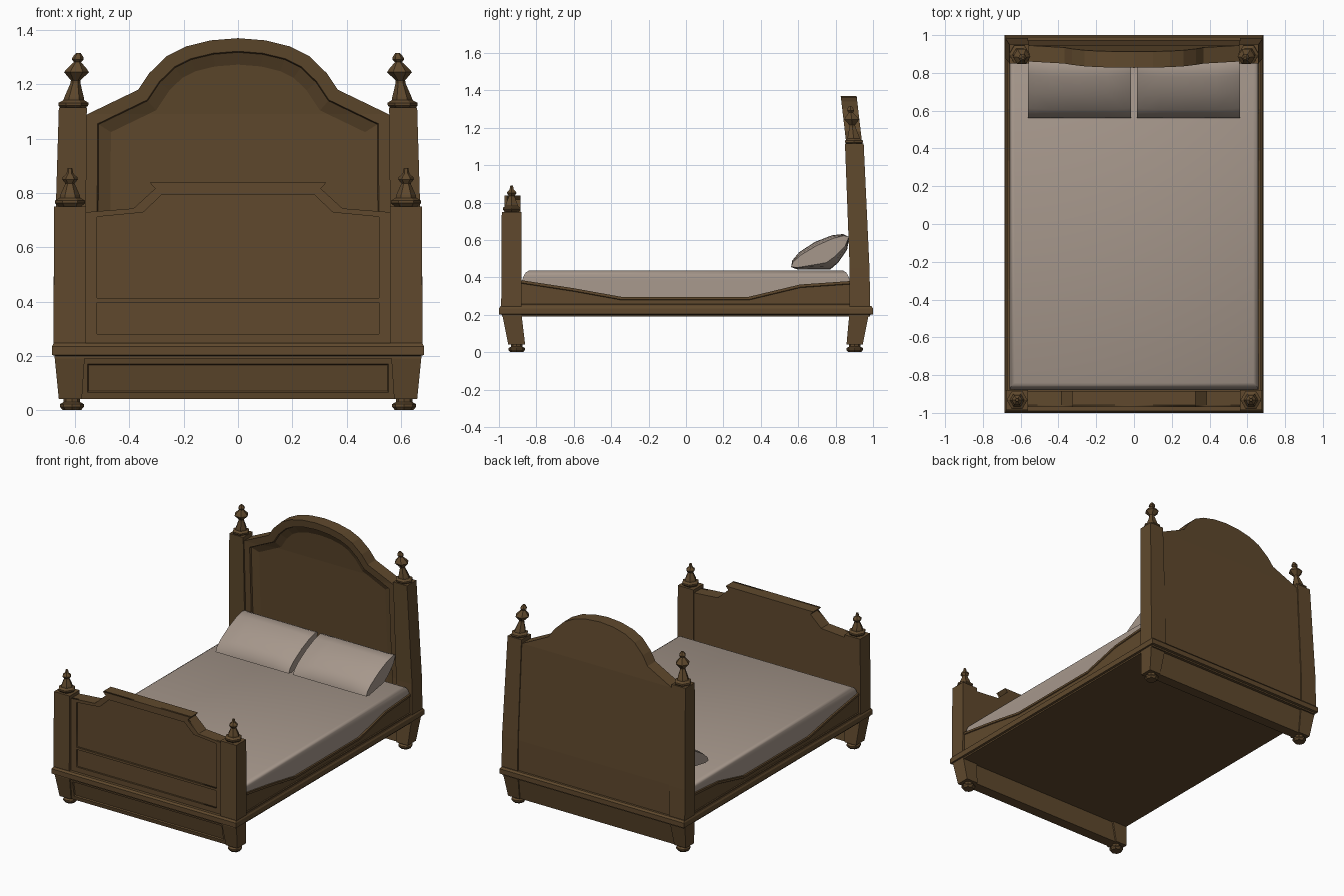
import bpy, bmesh, math
from mathutils import Vector

cube = bpy.data.objects.get("Cube")
if cube:
    bpy.data.objects.remove(cube, do_unlink=True)


def material(name, colour):
    m = bpy.data.materials.new(name)
    m.use_nodes = True
    m.diffuse_color = (*colour, 1)
    m.node_tree.nodes["Principled BSDF"].inputs["Base Color"].default_value = (*colour, 1)
    return m


wood = material("brown wood", (0.115, 0.066, 0.026))
linen = material("warm grey linen", (0.38, 0.31, 0.26))


def finish(name, bm, mat, smooth=0):
    bmesh.ops.recalc_face_normals(bm, faces=bm.faces)
    mesh = bpy.data.meshes.new(name)
    bm.to_mesh(mesh)
    bm.free()
    mesh.materials.append(mat)
    ob = bpy.data.objects.new(name, mesh)
    bpy.context.collection.objects.link(ob)
    if smooth:
        bpy.ops.object.select_all(action="DESELECT")
        ob.select_set(True)
        bpy.context.view_layer.objects.active = ob
        bpy.ops.object.shade_smooth_by_angle(angle=math.radians(smooth))
    return ob


def loft_mesh(rings):
    """Skin equal-length rings and cap both ends."""
    bm = bmesh.new()
    loops = [[bm.verts.new(p) for p in ring] for ring in rings]
    for a, b in zip(loops, loops[1:]):
        for i in range(len(a)):
            j = (i + 1) % len(a)
            bm.faces.new((a[i], a[j], b[j], b[i]))
    bm.faces.new(loops[0])
    bm.faces.new(loops[-1])
    bmesh.ops.recalc_face_normals(bm, faces=bm.faces)
    return bm


def rect(z, x0, x1, y0, y1):
    return [(x0, y0, z), (x1, y0, z), (x1, y1, z), (x0, y1, z)]


def slab(outline, axis, a, b):
    """Extrude a 2D outline along axis 0 (x) or 1 (y)."""
    def place(d):
        return [(d, u, z) if axis == 0 else (u, d, z) for u, z in outline]
    return loft_mesh([place(a), place(b)])


def face_towards(bm, direction):
    d = Vector(direction)
    return max(bm.faces, key=lambda f: f.normal.dot(d) * f.calc_area())


def inset(bm, face, *steps):
    for width, depth in steps:
        bmesh.ops.inset_region(bm, faces=[face], thickness=width, depth=depth,
                               use_even_offset=True)


def mirrored(half):
    """Complete a symmetric outline from its +x half, listed from bottom to top."""
    return half + [(-x, z) for x, z in reversed(half) if x > 0]


def turned(name, profile, base, lean=(0, 0), sides=6):
    """Turned piece whose axis may lean."""
    top = profile[-1][1]
    rings = []
    for r, h in profile:
        cx, cy = base[0] + lean[0] * h / top, base[1] + lean[1] * h / top
        rings.append([(cx + r * math.cos(math.tau * i / sides),
                       cy + r * math.sin(math.tau * i / sides), base[2] + h)
                      for i in range(sides)])
    finish(name, loft_mesh(rings), wood)


# Posts, legs, feet and finials
collar = [(.042, 0), (.055, .012), (.055, .022), (.038, .032), (.036, .042)]
tall = collar + [(.018, .095), (.018, .105), (.046, .135), (.034, .15), (.013, .172),
                 (.022, .182), (.02, .19), (.008, .206)]
short = collar + [(.017, .085), (.029, .1), (.027, .108), (.013, .12), (.008, .142)]
bun = [(.034, 0), (.044, .012), (.044, .022), (.03, .03), (.03, .045)]
foot_post = [(.04, .575, .66, -.95, -.86), (.19, .565, .675, -.98, -.878),
             (.25, .562, .68, -.988, -.88), (.75, .56, .677, -.985, -.88)]
head_post = [(.04, .575, .66, .858, .945), (.19, .565, .675, .872, .975),
             (.25, .562, .68, .875, .985), (.45, .562, .68, .875, .981),
             (1.115, .557, .66, .85, .95)]

for side, s in (("left", 1), ("right", -1)):
    for end, post in (("foot", foot_post), ("head", head_post)):
        rings = [rect(z, s * x0, s * x1, y0, y1) for z, x0, x1, y0, y1 in post]
        finish(f"{end}_post_{side}", loft_mesh(rings), wood)
        y = -.905 if end == "foot" else .902
        turned(f"{end}_bun_foot_{side}", bun, (s * .612, y, 0), sides=8)
    turned(f"foot_finial_{side}", short, (s * .619, -.932, .75))
    turned(f"head_finial_{side}", tall, (s * .608, .9, 1.11), (-s * .02, -.022))

# Base frame with a stepped moulding
steps = [(.19, .672, .985), (.2, .672, .985), (.203, .685, 1), (.235, .685, 1), (.247, .678, .99)]
finish("base_frame", loft_mesh([rect(z, -x, x, -y, y) for z, x, y in steps]), wood)

# Aprons between the legs
front = loft_mesh([rect(.04, -.58, .58, -.942, -.87), rect(.195, -.58, .58, -.97, -.89)])
inset(front, face_towards(front, (0, -1, 0)), (.026, 0), (.004, -.008))
finish("foot_apron", front, wood)
finish("head_apron", loft_mesh([rect(.04, -.58, .58, .868, .938),
                                rect(.195, -.58, .58, .885, .967)]), wood)

# Headboard: arched slab with a sunken panel, leaning gently forward
arch = mirrored([(.57, .22), (.565, 1.085), (.368, 1.18), (.328, 1.24), (.262, 1.304),
                 (.19, 1.34), (.1, 1.362), (0, 1.37)])
board = slab(arch, 1, -.085, 0)
inset(board, face_towards(board, (0, -1, 0)), (.048, 0), (.004, -.012), (.045, -.018))
for level in (.45, .75, 1.09, 1.23):
    bmesh.ops.bisect_plane(board, geom=board.verts[:] + board.edges[:] + board.faces[:],
                           plane_co=(0, 0, level), plane_no=(0, 0, 1))
for v in board.verts:
    z = v.co.z
    v.co.y += .975 - .047 * max(0, z - .45) - .07 * max(0, z - 1.09)
finish("headboard", board, wood)

# Footboard: core slab, then a front frame with panel openings
top = [(.385, .743), (.305, .816), (.325, .838)]
crest = mirrored([(.575, .22), (.575, .728)] + top)
finish("footboard_core", slab(crest, 1, -.958, -.885), wood)
openings = [
    mirrored([(.52, .412), (.52, .712), (.35, .728), (.28, .794)]),
    mirrored([(.52, .28), (.52, .397)]),
]
curve = bpy.data.curves.new("footboard_frame", "CURVE")
curve.dimensions = "2D"
curve.fill_mode = "BOTH"
curve.extrude = .006
for loop in [crest] + openings:
    spline = curve.splines.new("POLY")
    spline.points.add(len(loop) - 1)
    for point, (x, z) in zip(spline.points, loop):
        point.co = (x, z, 0, 1)
    spline.use_cyclic_u = True
curve.materials.append(wood)
frame = bpy.data.objects.new("footboard_frame", curve)
frame.rotation_euler.x = math.pi / 2
frame.location.y = -.964
bpy.context.collection.objects.link(frame)
bpy.ops.object.select_all(action="DESELECT")
frame.select_set(True)
bpy.context.view_layer.objects.active = frame
bpy.ops.object.convert(target="MESH")

# Side rails with a dipped top edge
dip = [(-.9, .24), (.9, .24), (.9, .382), (.61, .362), (.335, .296),
       (-.345, .296), (-.6, .342), (-.9, .388)]
for side, s in (("left", 1), ("right", -1)):
    rail = slab(dip, 0, s * .63, s * .67)
    inset(rail, face_towards(rail, (s, 0, 0)), (.014, 0), (.003, -.005))
    finish(f"side_rail_{side}", rail, wood)

# Mattress
layers = [(.22, .658, .88), (.385, .658, .876), (.412, .655, .866),
          (.428, .648, .855), (.436, .632, .84)]
finish("mattress", loft_mesh([rect(z, -x, x, -y, y) for z, x, y in layers]), linen, 40)

# Pillows: a leaning cushion section, thinner towards its ends
section = [(.562, .455), (.568, .49), (.605, .535), (.69, .59), (.78, .625), (.84, .632),
           (.872, .615), (.862, .55), (.815, .48), (.77, .441), (.6, .441)]
seam_a, seam_b = Vector((.562, .46)), Vector((.872, .62))
along = (seam_b - seam_a).normalized()
for side, s in (("left", 1), ("right", -1)):
    rings = []
    for t in (-1, -.85, -.55, 0, .55, .85, 1):
        thick = 1 - .38 * t ** 4
        ring = []
        for p in section:
            p = Vector(p)
            on_seam = seam_a + along * (p - seam_a).dot(along)
            q = on_seam + (p - on_seam) * thick
            ring.append((s * (.288 + .272 * t), q.x, q.y))
        rings.append(ring)
    finish(f"pillow_{side}", loft_mesh(rings), linen, 50)
